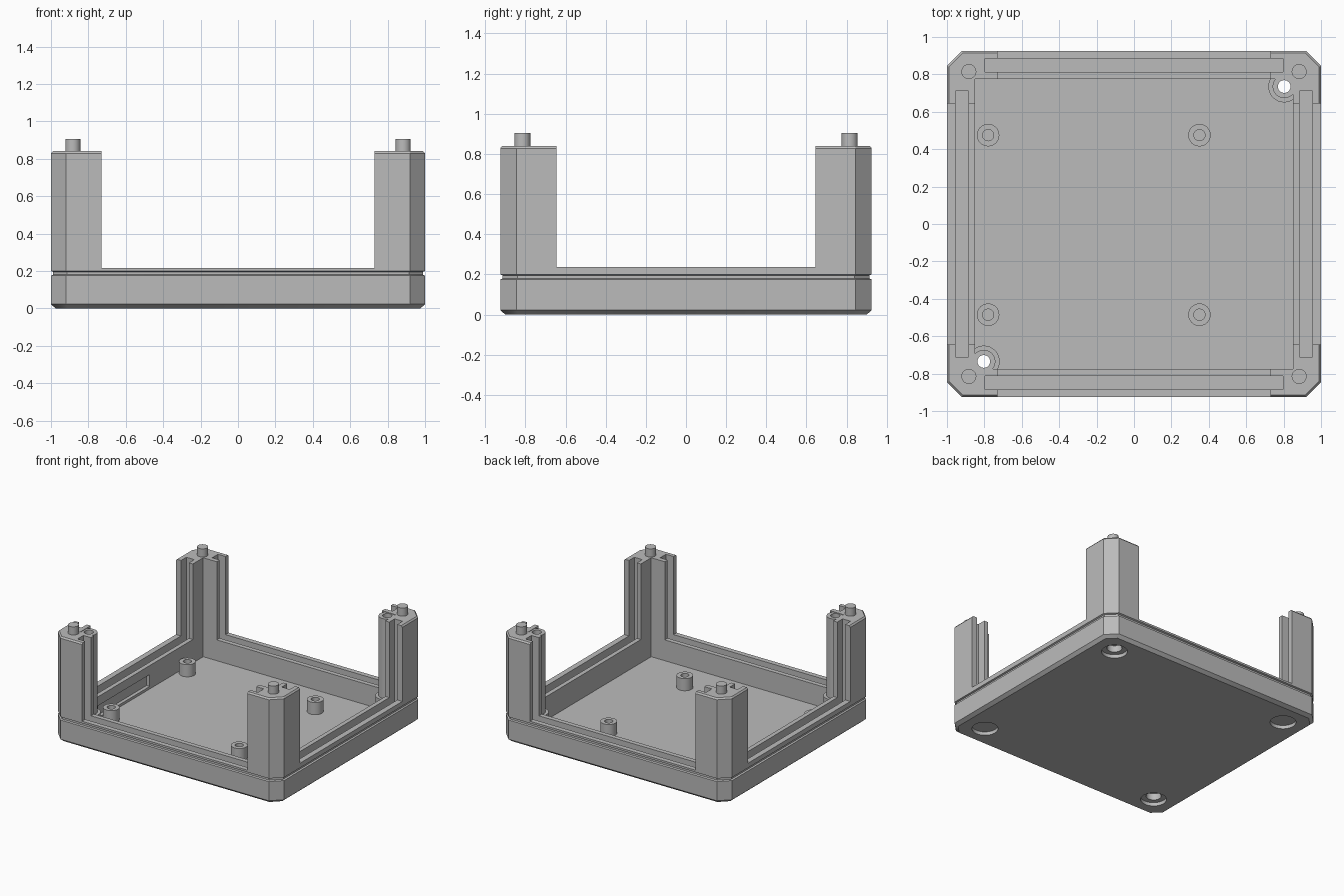
import bpy, bmesh, math
from mathutils import Matrix, Vector

cube = bpy.data.objects.get("Cube")
if cube:
    bpy.data.objects.remove(cube, do_unlink=True)

grey = bpy.data.materials.new("mid grey plastic")
grey.use_nodes = True
GREY = (0.5, 0.5, 0.5, 1)
grey.diffuse_color = GREY
grey.node_tree.nodes["Principled BSDF"].inputs["Base Color"].default_value = GREY


def add(name, bm):
    bmesh.ops.recalc_face_normals(bm, faces=bm.faces[:])
    mesh = bpy.data.meshes.new(name)
    bm.to_mesh(mesh)
    bm.free()
    mesh.materials.append(grey)
    obj = bpy.data.objects.new(name, mesh)
    bpy.context.collection.objects.link(obj)
    return obj


def box(name, lo, hi):
    bm = bmesh.new()
    bmesh.ops.create_cube(bm, size=1)
    for v in bm.verts:
        v.co = Vector([l + (c + 0.5) * (h - l) for c, l, h in zip(v.co, lo, hi)])
    return add(name, bm)


def cylinder(name, x, y, r, z0, z1):
    bm = bmesh.new()
    bmesh.ops.create_cone(bm, cap_ends=True, segments=32, radius1=r, radius2=r,
                          depth=z1 - z0,
                          matrix=Matrix.Translation((x, y, (z0 + z1) / 2)))
    return add(name, bm)


def lathe(name, x, y, profile):
    """Closed (radius, height) profile spun about a vertical axis."""
    bm = bmesh.new()
    verts = [bm.verts.new((r, 0, z)) for r, z in profile]
    edges = [bm.edges.new((verts[i - 1], verts[i])) for i in range(len(verts))]
    bmesh.ops.spin(bm, geom=verts + edges, cent=(0, 0, 0), axis=(0, 0, 1),
                   angle=math.tau, steps=32, use_merge=True)
    bmesh.ops.remove_doubles(bm, verts=bm.verts[:], dist=1e-5)
    bmesh.ops.translate(bm, verts=bm.verts[:], vec=(x, y, 0))
    return add(name, bm)


def combine(target, other, operation="DIFFERENCE"):
    mod = target.modifiers.new("shape", "BOOLEAN")
    mod.operation, mod.solver, mod.object = operation, "EXACT", other
    bpy.context.view_layer.update()
    graph = bpy.context.evaluated_depsgraph_get()
    mesh = bpy.data.meshes.new_from_object(target.evaluated_get(graph))
    target.modifiers.clear()
    target.data = mesh
    bpy.data.objects.remove(other, do_unlink=True)


def finish(obj):
    bpy.ops.object.select_all(action="DESELECT")
    obj.select_set(True)
    bpy.context.view_layer.objects.active = obj
    bpy.ops.object.shade_smooth_by_angle(angle=math.radians(30))


HX, HY, CHAMFER = 1.0, 0.925, 0.08
FLOOR, POST_TOP = 0.05, 0.84
SIGNS = (-1, 1)

# Outer shell: chamfered rectangle lofted through height and inset levels
levels = [(0, 0.025), (0.022, 0), (0.175, 0), (0.18, 0.012), (0.195, 0.012),
          (0.2, 0), (POST_TOP - 0.012, 0), (POST_TOP, 0.01)]
bm = bmesh.new()
rings = []
for z, d in levels:
    a, b, c = HX - d, HY - d, CHAMFER - 0.586 * d
    outline = [(a, b - c), (a - c, b), (c - a, b), (-a, b - c),
               (-a, c - b), (c - a, -b), (a - c, -b), (a, c - b)]
    rings.append([bm.verts.new((x, y, z)) for x, y in outline])
for low, high in zip(rings, rings[1:]):
    for i in range(8):
        bm.faces.new((low[i - 1], low[i], high[i], high[i - 1]))
bm.faces.new(rings[0])
bm.faces.new(rings[-1])
tray = add("tray_with_corner_posts", bm)

# Hollow interior and wide openings that leave the corner posts
combine(tray, box("cavity", (-0.85, -0.775, FLOOR), (0.85, 0.775, 1)))
combine(tray, box("front_back_opening", (-0.73, -1.1, 0.216), (0.73, 1.1, 1.1)))
combine(tray, box("side_opening", (-1.1, -0.645, 0.237), (1.1, 0.645, 1.2)))

# Screw columns in two opposite corners
for s in SIGNS:
    x, y = 0.803 * s, 0.735 * s
    combine(tray, cylinder("column_base", x, y, 0.085, 0.03, 0.2), "UNION")
    combine(tray, cylinder("column", x, y, 0.062, 0.04, POST_TOP - 0.004), "UNION")

# Panel channels along each wall and up into the posts
for s in SIGNS:
    y0, y1 = sorted((0.812 * s, 0.885 * s))
    combine(tray, box("panel_channel", (-0.797, y0, 0.17), (0.797, y1, 1.3)))
    x0, x1 = sorted((0.885 * s, 0.955 * s))
    combine(tray, box("panel_channel", (x0, -0.712, 0.17), (x1, 0.712, 1.4)))

# Shallow undercut inside one side wall
combine(tray, box("wall_undercut", (-0.878, -0.55, 0.07), (-0.8, 0.1, 0.165)))

# Foot recesses underneath, and screw bores in the column corners
for sx in SIGNS:
    for sy in SIGNS:
        x, y = 0.803 * sx, 0.735 * sy
        combine(tray, cylinder("foot_recess", x, y, 0.095, -0.1, 0.028))
        if sx == sy:
            combine(tray, cylinder("screw_head_bore", x, y, 0.055, -0.2, 0.08))
            combine(tray, cylinder("screw_hole", x, y, 0.034, -0.3, 1))
finish(tray)

# Locating pegs on the posts
for sx, side in zip(SIGNS, ("right", "left")):
    for sy, end in zip(SIGNS, ("front", "back")):
        finish(cylinder(f"{end}_{side}_peg", 0.883 * sx, 0.815 * sy, 0.04,
                        POST_TOP - 0.04, 0.905))

# Hollow board standoffs on the floor
for x in (-0.78, 0.35):
    for y in (-0.485, 0.475):
        finish(lathe("board_standoff", x, y,
                     [(0.03, FLOOR - 0.005), (0.06, FLOOR - 0.005),
                      (0.06, 0.147), (0.03, 0.147)]))
